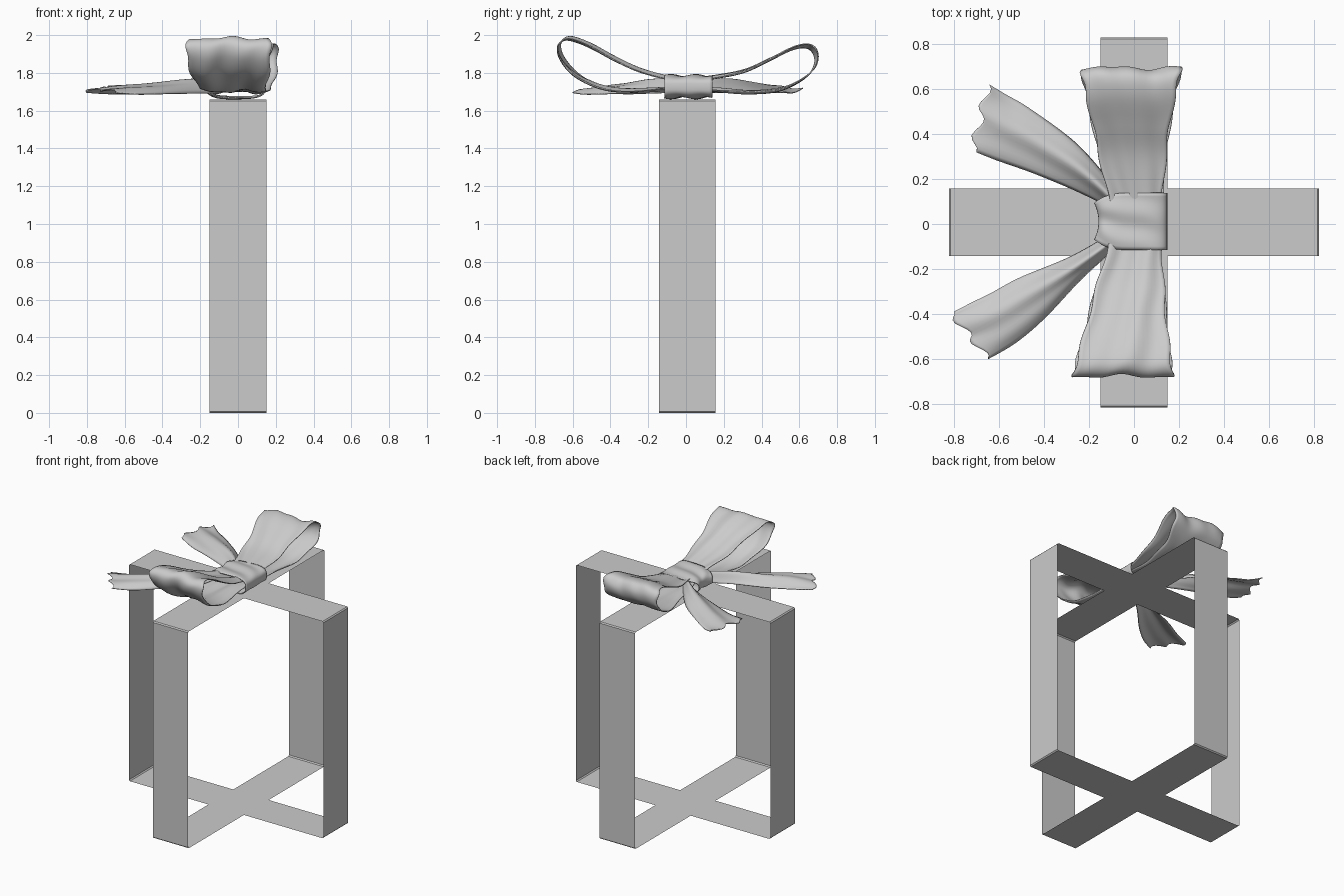
import bpy, bmesh, math
from mathutils import Vector, Matrix

if "Cube" in bpy.data.objects:
    bpy.data.objects.remove(bpy.data.objects["Cube"])

TOP, HALF, REACH, YOFF = 1.66, 0.15, 0.824, 0.007


def new_object(name, bm, smooth=False):
    bmesh.ops.remove_doubles(bm, verts=bm.verts, dist=1e-4)
    me = bpy.data.meshes.new(name)
    bm.to_mesh(me)
    bm.free()
    ob = bpy.data.objects.new(name, me)
    bpy.context.collection.objects.link(ob)
    if smooth:
        for p in me.polygons:
            p.use_smooth = True
    return ob


def spline(pts, t):
    """Catmull-Rom point at t in 0..1 through a list of equal-length tuples."""
    s = t * (len(pts) - 1)
    i = min(int(s), len(pts) - 2)
    f = s - i
    a, b = pts[max(i - 1, 0)], pts[i]
    c, d = pts[i + 1], pts[min(i + 2, len(pts) - 1)]
    return [0.5 * (2 * q + (r - p) * f + (2 * p - 5 * q + 4 * r - s_) * f * f
                   + (3 * q - p - 3 * r + s_) * f ** 3)
            for p, q, r, s_ in zip(a, b, c, d)]


def cloth(name, func, nu, nv, thickness=0.006):
    """Smooth ribbon surface from func(u, v)."""
    bm = bmesh.new()
    g = [[bm.verts.new(func(i / nu, j / nv)) for j in range(nv + 1)] for i in range(nu + 1)]
    for i in range(nu):
        for j in range(nv):
            bm.faces.new((g[i][j], g[i + 1][j], g[i + 1][j + 1], g[i][j + 1]))
    bmesh.ops.recalc_face_normals(bm, faces=bm.faces)
    ob = new_object(name, bm, True)
    m = ob.modifiers.new("thickness", 'SOLIDIFY')
    m.thickness, m.offset = thickness, 0
    return ob


# Crossed wrapping ribbon: four arms around the missing box, plus centre squares
bm = bmesh.new()
c = 0.008
path = [(HALF, TOP), (REACH - c, TOP), (REACH, TOP - c), (REACH, c), (REACH - c, 0), (HALF, 0)]
for k in range(4):
    rot = Matrix.Rotation(k * math.pi / 2, 3, 'Z')
    rows = [[bm.verts.new(rot @ Vector((x, s * HALF, z)) + Vector((0, YOFF, 0)))
             for s in (-1, 1)] for x, z in path]
    for a, b in zip(rows, rows[1:]):
        bm.faces.new((a[0], b[0], b[1], a[1]))
for z, order in ((TOP, 1), (0, -1)):
    sq = [(-1, -1), (1, -1), (1, 1), (-1, 1)][::order]
    bm.faces.new([bm.verts.new((x * HALF, y * HALF + YOFF, z)) for x, y in sq])
new_object("wrapping_ribbon", bm)


# Bow loops: side profile (y, z) swept in x, flaring away from the knot
def loop(name, profile, flare, phase):
    def f(u, v):
        y, z = spline(profile, u)
        d = min(abs(y) / 0.68, 1)
        x0 = -0.09 + (flare[0] + 0.09) * d
        x1 = 0.125 + (flare[1] - 0.125) * d ** 2
        x = x0 + (x1 - x0) * v
        fold = 0.007 * math.sin(9 * v + phase + 3 * d) + 0.004 * math.sin(17 * v + 11 * u)
        edge = 0.006 * math.sin(40 * u + phase) * (2 * v - 1)
        return (x + edge, y + fold * d, z + fold)
    cloth(name, f, 72, 20)


loop("front_bow_loop", [(0, 1.76), (-0.11, 1.775), (-0.25, 1.815), (-0.38, 1.875), (-0.51, 1.945),
                        (-0.62, 1.982), (-0.672, 1.95), (-0.66, 1.88), (-0.585, 1.795),
                        (-0.46, 1.73), (-0.32, 1.705), (-0.11, 1.715), (0, 1.715)],
     (-0.275, 0.175), 0.5)
loop("back_bow_loop", [(0, 1.76), (0.15, 1.78), (0.31, 1.812), (0.44, 1.87), (0.57, 1.932),
                       (0.655, 1.94), (0.692, 1.89), (0.675, 1.82), (0.60, 1.755),
                       (0.49, 1.71), (0.33, 1.70), (0.15, 1.71), (0, 1.715)],
     (-0.235, 0.21), 2.0)


# Loose tails: two edges in plan with an arched cross-section
def tail(name, edges, phase):
    def f(u, v):
        xa, ya, xb, yb, z, arch = spline(edges, u)
        w = math.sin(math.pi * v)
        fold = 0.006 * math.sin(13 * v + 2 * u + phase)
        rag = 0.02 * math.sin(14 * v + phase) * max(0, u - 0.85) / 0.15
        return (xa + (xb - xa) * v + rag, ya + (yb - ya) * v, z + arch * w + fold)
    cloth(name, f, 36, 16)


tail("back_tail", [(-0.02, 0.06, -0.02, -0.02, 1.70, 0.03), (-0.11, 0.19, -0.11, 0.07, 1.69, 0.07),
                   (-0.26, 0.36, -0.24, 0.14, 1.69, 0.07), (-0.46, 0.51, -0.43, 0.22, 1.69, 0.05),
                   (-0.56, 0.57, -0.57, 0.27, 1.69, 0.04), (-0.65, 0.62, -0.72, 0.32, 1.715, 0.01)], 0.4)
tail("front_tail", [(-0.02, 0.02, -0.02, -0.05, 1.70, 0.03), (-0.13, -0.06, -0.11, -0.13, 1.69, 0.07),
                    (-0.29, -0.15, -0.24, -0.25, 1.69, 0.07), (-0.51, -0.24, -0.40, -0.42, 1.69, 0.05),
                    (-0.66, -0.32, -0.53, -0.53, 1.69, 0.04), (-0.82, -0.39, -0.65, -0.60, 1.70, 0.01)], 1.7)


# Knot: band wrapped around the middle, pinched on the tail side
def knot(u, v):
    a = 2 * math.pi * u
    ca, sa = math.cos(a), math.sin(a)
    x = -0.005 + 0.15 * math.copysign(abs(ca) ** 0.6, ca)
    z = 1.727 + 0.058 * math.copysign(abs(sa) ** 0.6, sa)
    pinch = 1 - 0.35 * max(0, -ca) ** 2
    s = 2 * v - 1
    fold = 0.006 * math.sin(12 * v + 2 * ca) * (1 - 0.5 * ca)
    return (x - 0.02 * s * s * max(0, -ca), 0.012 + 0.127 * s * pinch, z + fold * sa)


cloth("bow_knot", knot, 48, 16)
